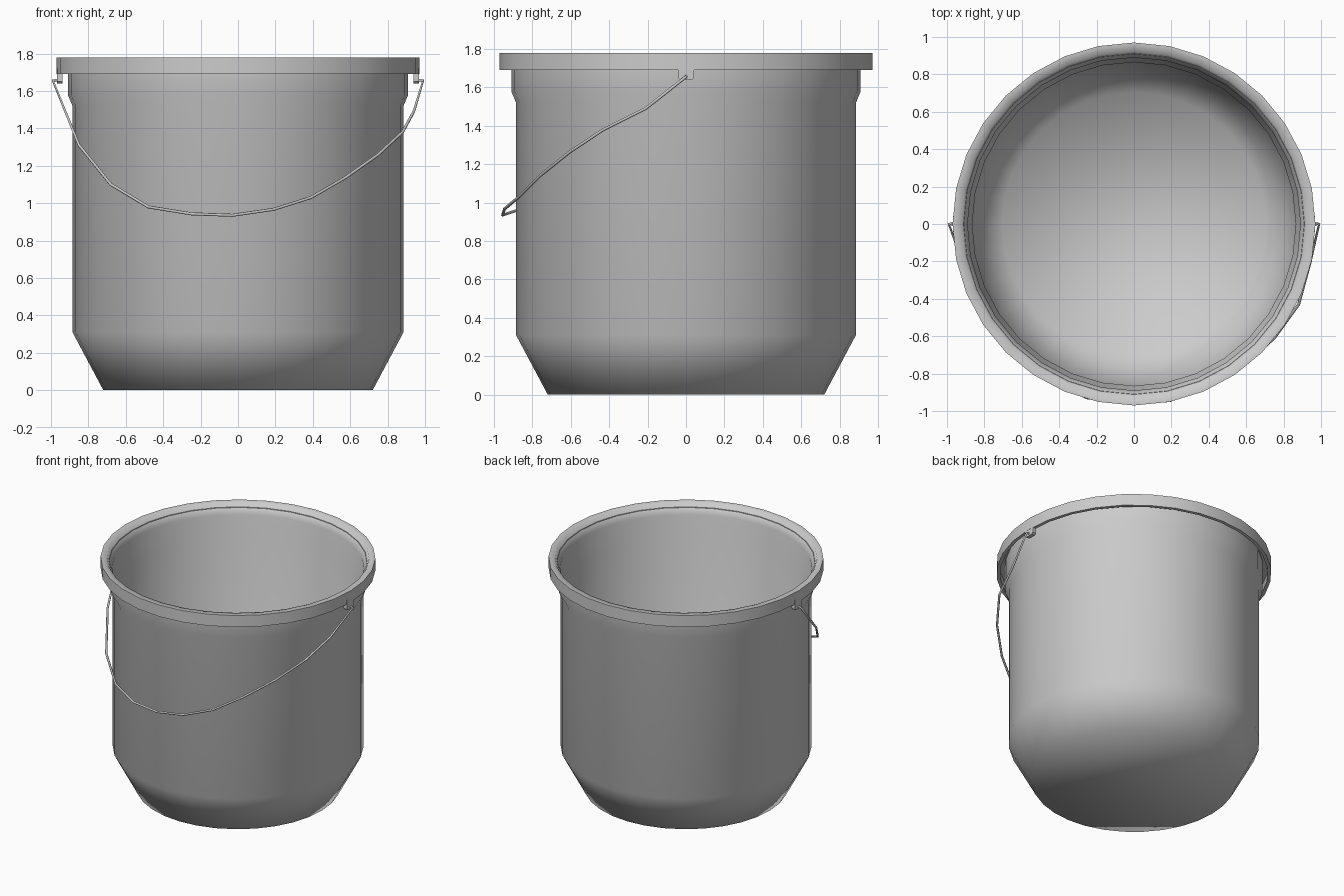
import bpy, bmesh, math

if "Cube" in bpy.data.objects:
    bpy.data.objects.remove(bpy.data.objects["Cube"])

SIDES = 32


def finish(name, bm, angle=None):
    bmesh.ops.recalc_face_normals(bm, faces=bm.faces)
    mesh = bpy.data.meshes.new(name)
    bm.to_mesh(mesh)
    bm.free()
    ob = bpy.data.objects.new(name, mesh)
    bpy.context.collection.objects.link(ob)
    if angle:
        bpy.ops.object.select_all(action='DESELECT')
        ob.select_set(True)
        bpy.context.view_layer.objects.active = ob
        bpy.ops.object.shade_smooth_by_angle(angle=math.radians(angle))
    return ob


def lathe(name, profile, angle):
    """Revolve a (radius, z) profile and cap both ends."""
    bm = bmesh.new()
    rings = []
    for r, z in profile:
        rings.append([bm.verts.new((r * math.cos(2 * math.pi * i / SIDES),
                                    r * math.sin(2 * math.pi * i / SIDES), z))
                      for i in range(SIDES)])
    for a, b in zip(rings, rings[1:]):
        for i in range(SIDES):
            j = (i + 1) % SIDES
            bm.faces.new((a[i], a[j], b[j], b[i]))
    bm.faces.new(rings[0])
    bm.faces.new(rings[-1])
    return finish(name, bm, angle)


# Bucket: underside, outer wall, hollow rolled rim, inner wall, floor
lathe("bucket_body", [
    (0.72, 0.0), (0.885, 0.31), (0.885, 1.52), (0.91, 1.58), (0.91, 1.75),
    (0.945, 1.75), (0.945, 1.69), (0.97, 1.69), (0.97, 1.78), (0.925, 1.78),
    (0.89, 1.70), (0.89, 1.58), (0.865, 1.52), (0.865, 0.315), (0.705, 0.015),
], 70)

# Lugs under the rim that hold the handle
for side, label in ((-1, "left"), (1, "right")):
    bm = bmesh.new()
    outline = [(-0.042, 1.72), (0.042, 1.72), (0.042, 1.65), (0.03, 1.64),
               (-0.03, 1.64), (-0.042, 1.65)]
    face = bm.faces.new([bm.verts.new((side * 0.938, y, z)) for y, z in outline])
    ext = bmesh.ops.extrude_face_region(bm, geom=[face], use_keep_orig=True)
    verts = [v for v in ext["geom"] if isinstance(v, bmesh.types.BMVert)]
    bmesh.ops.translate(bm, verts=verts, vec=(side * 0.03, 0, 0))
    finish(label + "_lug", bm)

# Wire handle hanging down around the front of the bucket
path = [
    (-0.94, 0, 1.66), (-0.99, 0, 1.655), (-0.85, -0.39, 1.31),
    (-0.68, -0.65, 1.10), (-0.48, -0.82, 0.98), (-0.25, -0.93, 0.943),
    (-0.03, -0.955, 0.935), (0.19, -0.945, 0.967), (0.39, -0.87, 1.03),
    (0.58, -0.76, 1.14), (0.75, -0.61, 1.26), (0.88, -0.43, 1.38),
    (0.94, -0.21, 1.49), (0.99, 0, 1.655), (0.94, 0, 1.66),
]
curve = bpy.data.curves.new("wire_handle", 'CURVE')
curve.dimensions = '3D'
curve.bevel_depth = 0.008
curve.bevel_resolution = 1
curve.use_fill_caps = True
spline = curve.splines.new('POLY')
spline.points.add(len(path) - 1)
for p, co in zip(spline.points, path):
    p.co = (*co, 1)
bpy.context.collection.objects.link(bpy.data.objects.new("wire_handle", curve))
